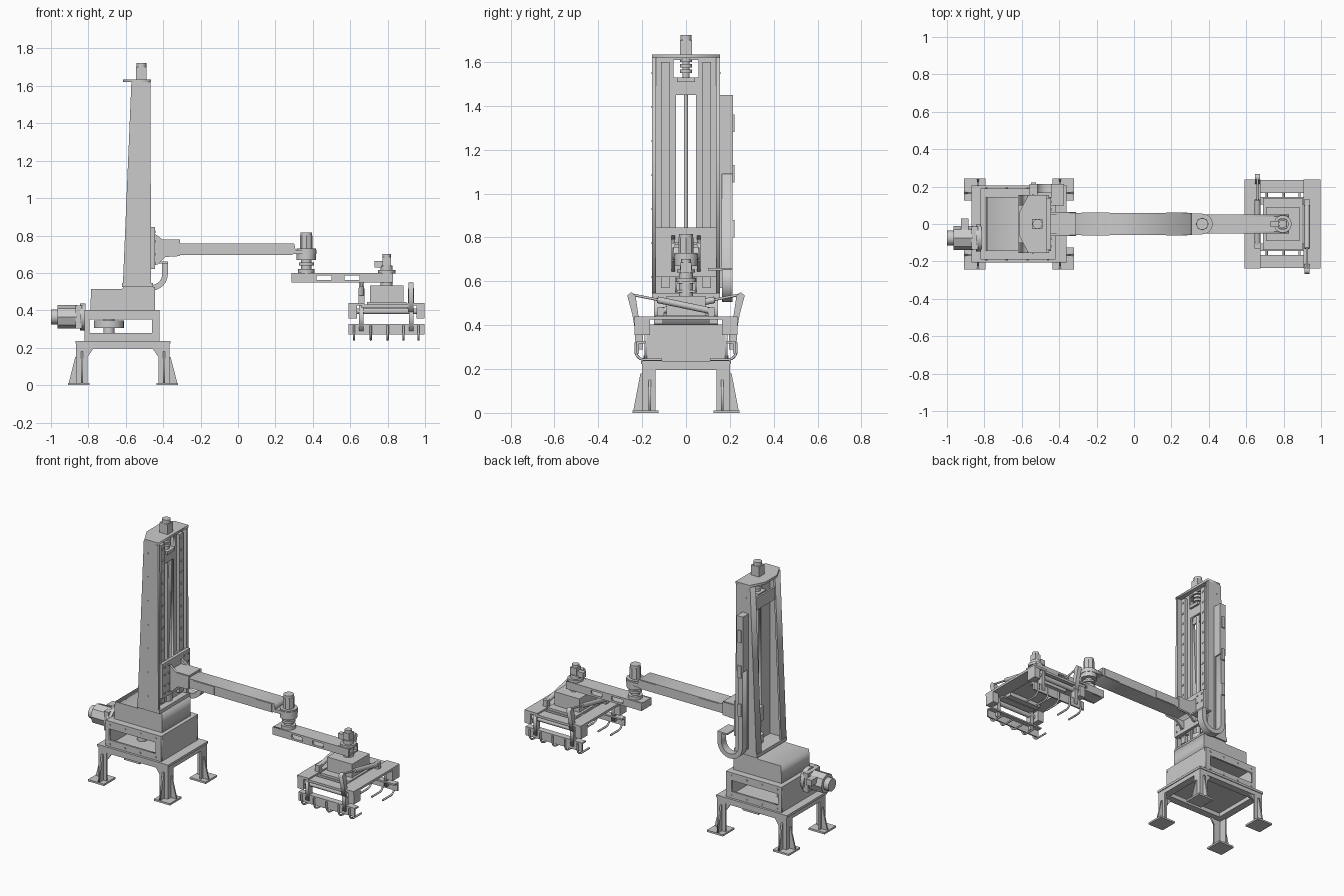
import bpy, bmesh, math
from mathutils import Matrix, Vector

if "Cube" in bpy.data.objects:
    bpy.data.objects.remove(bpy.data.objects["Cube"])


def link(name, mesh):
    ob = bpy.data.objects.new(name, mesh)
    bpy.context.collection.objects.link(ob)
    return ob


def box(name, x, y, z):
    """Box from (low, high) ranges."""
    bm = bmesh.new()
    bmesh.ops.create_cube(bm, size=1)
    for v in bm.verts:
        v.co = [(r[0] + r[1]) / 2 + c * (r[1] - r[0]) for r, c in zip((x, y, z), v.co)]
    me = bpy.data.meshes.new(name)
    bm.to_mesh(me)
    bm.free()
    return link(name, me)


def cyl(name, a, b, r, n=24):
    """Cylinder between two points."""
    a, b = Vector(a), Vector(b)
    bm = bmesh.new()
    bmesh.ops.create_cone(bm, cap_ends=True, segments=n, radius1=r, radius2=r, depth=(b - a).length)
    rot = (b - a).to_track_quat('Z', 'Y').to_matrix().to_4x4()
    bm.transform(Matrix.Translation((a + b) / 2) @ rot)
    for f in bm.faces:
        f.smooth = len(f.verts) == 4 and n > 8
    for e in bm.edges:
        e.smooth = all(f.smooth for f in e.link_faces)
    me = bpy.data.meshes.new(name)
    bm.to_mesh(me)
    bm.free()
    return link(name, me)


def from_curve(name, cu, mat=Matrix()):
    tmp = link(name + "_curve", cu)
    me = bpy.data.meshes.new_from_object(tmp.evaluated_get(bpy.context.evaluated_depsgraph_get()))
    bpy.data.objects.remove(tmp)
    me.transform(mat)
    return link(name, me)


def rect(u0, u1, v0, v1):
    return [(u0, v0), (u1, v0), (u1, v1), (u0, v1)]


def plate(name, axis, lo, hi, outline, *holes):
    """Extruded profile with holes; profile is (y,z), (x,z) or (x,y) by axis."""
    cu = bpy.data.curves.new(name, 'CURVE')
    cu.dimensions, cu.fill_mode, cu.extrude = '2D', 'BOTH', (hi - lo) / 2
    for pts in (outline, *holes):
        sp = cu.splines.new('POLY')
        sp.points.add(len(pts) - 1)
        for p, (u, v) in zip(sp.points, pts):
            p.co = (u, v, 0, 1)
        sp.use_cyclic_u = True
    c = (lo + hi) / 2
    mat = {'x': Matrix(((0, 0, 1, c), (1, 0, 0, 0), (0, 1, 0, 0), (0, 0, 0, 1))),
           'y': Matrix(((1, 0, 0, 0), (0, 0, -1, c), (0, 1, 0, 0), (0, 0, 0, 1))),
           'z': Matrix.Translation((0, 0, c))}[axis]
    return from_curve(name, cu, mat)


def tube(name, pts, r):
    cu = bpy.data.curves.new(name, 'CURVE')
    cu.dimensions, cu.bevel_depth, cu.bevel_resolution, cu.use_fill_caps = '3D', r, 2, True
    sp = cu.splines.new('POLY')
    sp.points.add(len(pts) - 1)
    for p, co in zip(sp.points, pts):
        p.co = (*co, 1)
    return from_curve(name, cu)


def arc(cx, cy, r, a0, a1, n=16):
    return [(cx + r * math.cos(math.radians(a0 + (a1 - a0) * i / n)),
             cy + r * math.sin(math.radians(a0 + (a1 - a0) * i / n))) for i in range(n + 1)]


def span(a, b):
    return (min(a, b), max(a, b))


# Stand: four angle legs with gussets, and a framed table
CX = -0.615
for sx in (-1, 1):
    for sy in (-1, 1):
        X = lambda d: CX + sx * d
        Y = lambda d: sy * d
        box("foot_plate", span(X(.18), X(.295)), span(Y(.125), Y(.243)), (0, .012))
        box("leg_side_web", span(X(.19), X(.25)), span(Y(.19), Y(.2)), (.012, .2))
        box("leg_end_web", span(X(.24), X(.25)), span(Y(.14), Y(.2)), (.012, .2))
        plate("leg_gusset_x", 'y', *span(Y(.16), Y(.17)),
              [(X(.25), .012), (X(.29), .012), (X(.255), .15), (X(.25), .15)])
        plate("leg_gusset_y", 'x', *span(X(.215), X(.225)),
              [(Y(.2), .012), (Y(.24), .012), (Y(.208), .18), (Y(.2), .18)])
        plate("leg_brace", 'y', *span(Y(.185), Y(.195)),
              [(X(.19), .2), (X(.155), .2), (X(.19), .15)])
for s in (-1, 1):
    box("table_side_beam", (-.865, -.365), span(s * .15, s * .2), (.195, .225))
    box("table_end_beam", span(CX + s * .2, CX + s * .25), (-.15, .15), (.195, .225))
box("table_plate", (-.87, -.36), (-.205, .205), (.222, .237))

# Base housing with windows on both sides
for s in (-1, 1):
    plate("base_side_wall", 'y', *span(s * .178, s * .19), rect(-.82, -.42, .237, .4),
          rect(-.795, -.46, .28, .352))
    for i in range(4):
        for z in (.255, .38):
            cyl("base_bolt", (-.79 + i * .11, s * .19, z), (-.79 + i * .11, s * .194, z), .006, 8)
box("base_front_wall", (-.432, -.42), (-.178, .178), (.237, .4))
box("base_rear_wall", (-.82, -.808), (-.178, .178), (.237, .4))
box("base_top", (-.82, -.42), (-.19, .19), (.39, .402))
cyl("large_pulley", (-.69, 0, .305), (-.69, 0, .345), .08)
cyl("pulley_shaft", (-.69, 0, .237), (-.69, 0, .39), .03)
plate("upper_housing", 'y', -.145, .145,
      [(-.79, .402), (-.445, .402), (-.445, .525), (-.61, .525), (-.62, .515), (-.785, .515)])

# Base drive motor
cyl("motor_flange", (-.845, -.075, .365), (-.815, -.075, .365), .072)
box("motor_adapter", (-.87, -.835), (-.137, -.013), (.303, .427))
cyl("motor_body", (-.965, -.075, .365), (-.86, -.075, .365), .063, 8)
cyl("motor_cap", (-1.0, -.075, .365), (-.96, -.075, .365), .04)
box("motor_connector", (-.925, -.885), (-.03, .03), (.375, .415))

# Tapered column, open at the rear
box("column_base_plate", (-.62, -.455), (-.155, .155), (.525, .547))
for s in (-1, 1):
    plate("column_side", 'y', *span(s * .137, s * .155),
          [(-.615, .547), (-.465, .547), (-.468, 1.622), (-.57, 1.622)])
    plate("column_rear_flange", 'y', *span(s * .1, s * .14),
          [(-.615, .547), (-.603, .547), (-.558, 1.622), (-.57, 1.622)])
    box("guide_rail", (-.496, -.474), span(s * .075, s * .115), (.57, 1.6))
    for i in range(14):
        cyl("rail_bolt", (-.475, s * .095, .62 + i * .073), (-.47, s * .095, .62 + i * .073), .008, 10)
    for i in range(7):
        cyl("side_bolt", (-.54, s * .154, .62 + i * .155), (-.54, s * .158, .62 + i * .155), .005, 8)
plate("column_front_plate", 'x', -.51, -.495, rect(-.14, .14, .547, 1.622),
      rect(-.045, .045, .58, 1.45), rect(-.058, .058, 1.53, 1.61))
box("column_rear_header", (-.572, -.56), (-.1, .1), (1.45, 1.53))
plate("column_top_plate", 'z', 1.62, 1.635,
      [(-.615, -.06), (-.565, -.155), (-.465, -.155), (-.465, .155), (-.565, .155), (-.615, .06)])

# Lift screw and its motor
cyl("lift_screw", (-.515, 0, .57), (-.515, 0, 1.56), .01)
cyl("screw_lower_bearing", (-.515, 0, .547), (-.515, 0, .6), .035)
box("screw_upper_bearing", (-.55, -.48), (-.04, .04), (1.51, 1.53))
for z in (1.55, 1.575, 1.6):
    cyl("screw_coupling", (-.515, 0, z), (-.515, 0, z + .017), .027)
cyl("coupling_core", (-.515, 0, 1.53), (-.515, 0, 1.62), .017)
box("lift_motor", (-.545, -.488), (-.027, .027), (1.635, 1.7))
cyl("lift_motor_cap", (-.516, 0, 1.7), (-.516, 0, 1.723), .026)

# Cable chain and duct on the far side
plate("cable_chain", 'y', .165, .213,
      [(-.555, 1.1)] + arc(-.465, .595, .09, 180, 360) + [(-.375, .655), (-.405, .655)]
      + arc(-.465, .595, .06, 360, 180) + [(-.525, 1.1)])
box("chain_duct", (-.56, -.515), (.155, .215), (1.09, 1.45))
box("chain_backing", (-.56, -.515), (.155, .165), (.57, 1.1))
for z in (.8, 1.05, 1.28):
    box("chain_clip", (-.55, -.525), (.2, .222), (z, z + .08))
box("chain_bracket", (-.445, -.375), (.1, .213), (.65, .66))

# Lift carriage and shoulder
box("carriage_plate", (-.465, -.445), (-.14, .14), (.62, .845))
box("screw_nut", (-.535, -.465), (-.04, .04), (.68, .77))
for s in (-1, 1):
    for z in (.62, .75):
        box("rail_block", (-.494, -.465), span(s * .06, s * .13), (z, z + .09))
    for y in (.08, .12):
        for z in (.65, .7, .77, .82):
            cyl("carriage_bolt", (-.446, s * y, z), (-.44, s * y, z), .007, 10)
    plate("shoulder_cheek", 'y', *span(s * .05, s * .065),
          [(-.445, .645), (-.43, .645), (-.39, .685), (-.31, .69), (-.31, .775), (-.4, .775), (-.445, .81)])
box("shoulder_top", (-.445, -.31), (-.06, .06), (.765, .778))

# Upper arm
plate("upper_arm", 'y', -.058, .058,
      [(-.44, .697), (.29, .697), (.31, .715), (.3, .757), (-.44, .757)])
for x0, x1 in ((-.28, -.13), (.17, .285)):
    box("arm_sleeve", (x0, x1), (-.062, .062), (.7, .754))
plate("elbow_plate", 'z', .70, .722, [(.27, .055), (.27, -.055)] + arc(.365, 0, .055, -90, 90))

# Elbow joint and motor
EX = .365
cyl("elbow_housing", (EX, 0, .67), (EX, 0, .73), .052)
cyl("elbow_neck", (EX, 0, .6), (EX, 0, .67), .027)
cyl("elbow_flange", (EX, 0, .598), (EX, 0, .622), .043)
cyl("elbow_collar", (EX, 0, .64), (EX, 0, .655), .04)
cyl("elbow_motor", (EX, 0, .73), (EX, 0, .8), .034, 8)
cyl("elbow_motor_cap", (EX, 0, .8), (EX, 0, .817), .031)

# Forearm: channel with windows in its sides
for s in (-1, 1):
    plate("forearm_side", 'y', *span(s * .04, s * .05), rect(.285, .83, .55, .6),
          rect(.42, .5, .563, .587), rect(.57, .65, .563, .587))
box("forearm_top", (.285, .83), (-.04, .04), (.59, .6))
box("forearm_bottom", (.285, .83), (-.04, .04), (.55, .56))
box("forearm_end", (.285, .295), (-.04, .04), (.56, .59))

# Wrist
WX = .795
cyl("wrist_flange", (WX, 0, .598), (WX, 0, .615), .047)
cyl("wrist_neck", (WX, 0, .53), (WX, 0, .64), .032)
box("wrist_motor", (WX - .022, WX + .022), (-.024, .024), (.635, .685))
cyl("wrist_motor_cap", (WX, 0, .685), (WX, 0, .702), .022)
box("wrist_connector", (.73, .78), (-.015, .015), (.63, .665))
box("wrist_housing", (.705, .885), (-.09, .09), (.44, .532))
box("wrist_mount_plate", (.69, .9), (-.14, .14), (.43, .444))

# Gripper frame
for x0, x1, b0, b1 in ((.592, .675, .592, .635), (.905, .998, .955, .998)):
    box("gripper_end_plate", (x0, x1), (-.237, .237), (.425, .44))
    for s in (-1, 1):
        box("gripper_end_block", (b0, b1), span(s * .165, s * .235), (.355, .425))
for s in (-1, 1):
    box("gripper_cross_rail", (.66, .92), span(s * .165, s * .235), (.415, .43))
    box("gripper_inner_rail", (.67, .91), span(s * .105, s * .145), (.405, .43))
    # Jaw: pivot rod, levers, bar and hooks
    cyl("jaw_pivot_rod", (.6, s * .21, .395), (.99, s * .21, .395), .016)
    for x in (.66, .925):
        plate("jaw_link", 'x', x - .012, x + .012,
              [(s * .195, .29), (s * .23, .29), (s * .235, .43), (s * .195, .43)])
    xl = .66 if s > 0 else .925
    plate("jaw_lever", 'x', xl - .014, xl + .014,
          [(s * .2, .39), (s * .235, .39), (s * .245, .45), (s * .268, .535), (s * .25, .55),
           (s * .23, .535), (s * .218, .45)])
    cyl("gripper_cylinder", (xl, s * .13, .516), (xl, -s * .11, .466), .015)
    cyl("gripper_piston_rod", (xl, s * .25, .54), (xl, s * .12, .514), .006, 12)
    box("cylinder_clevis", (xl - .015, xl + .015), span(-s * .1, -s * .13), (.43, .48))
    box("jaw_bar", (.592, .998), span(s * .215, s * .225), (.27, .327))
    box("jaw_bar_ledge", (.592, .998), span(s * .185, s * .22), (.317, .327))
    for x in (.62, .71, .80, .885, .965):
        bend = [(x, s * y, z) for y, z in arc(.19, .283, .04, 0, -90, 6)]
        tube("jaw_hook", [(x, s * .23, .32)] + bend + [(x, s * .11, .243)], .006)
